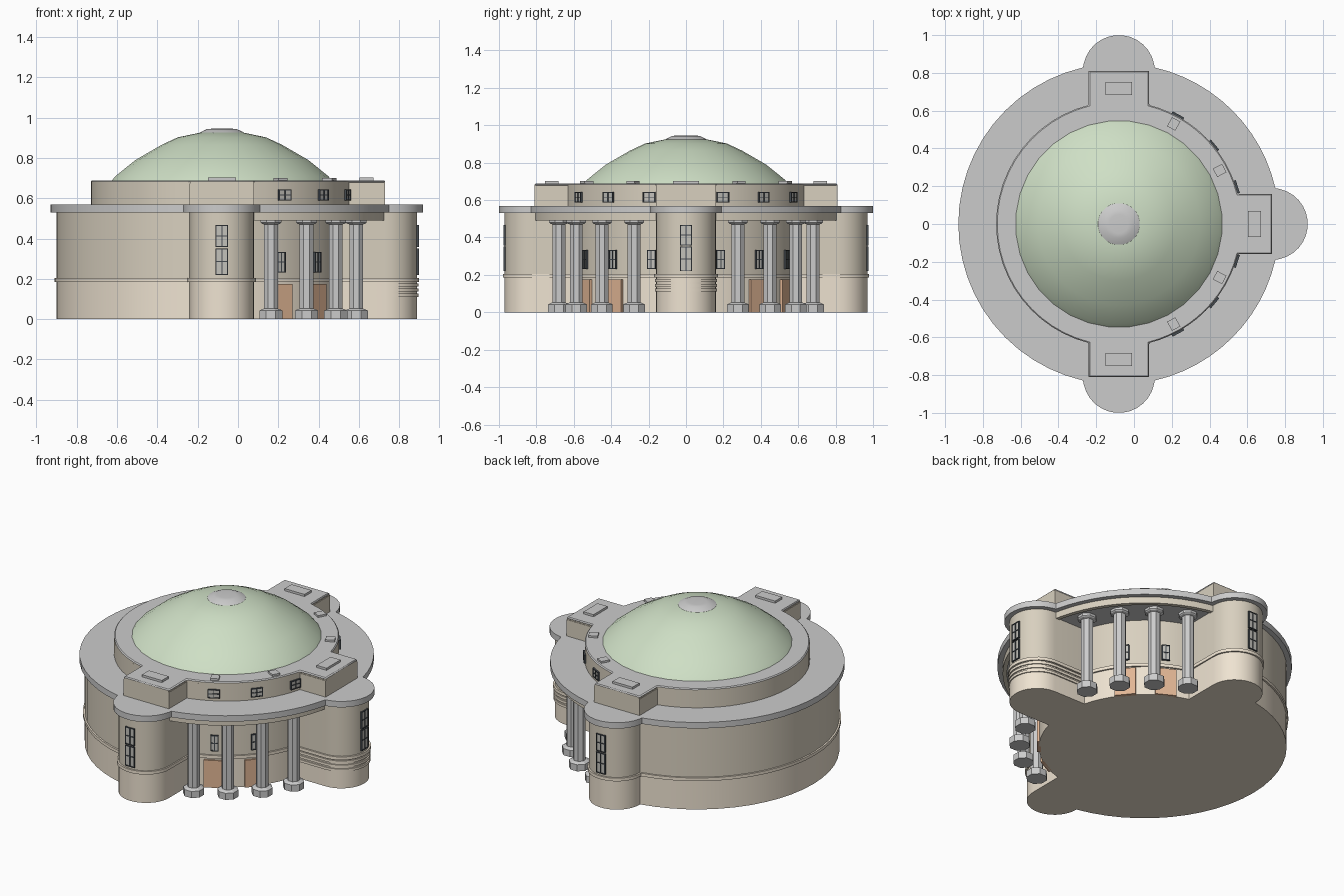
import bpy, bmesh
from math import sin, cos, pi, radians, sqrt, atan2, asin
from mathutils import Matrix, Vector

if "Cube" in bpy.data.objects:
    bpy.data.objects.remove(bpy.data.objects["Cube"])

CX = -0.08                      # centre of the rotunda
TD = 0.81                       # turret distance from that centre
TURRETS = (-90, 0, 90)


def material(name, rgb):
    m = bpy.data.materials.new(name)
    m.diffuse_color = (*rgb, 1)
    m.use_nodes = True
    m.node_tree.nodes["Principled BSDF"].inputs["Base Color"].default_value = m.diffuse_color
    return m


LOWER = material("pale_stone", (0.86, 0.77, 0.64))
UPPER = material("tan_stone", (0.69, 0.63, 0.52))
GREEN = material("dome_green", (0.62, 0.74, 0.56))
DOOR = material("door_wood", (0.76, 0.47, 0.30))
DARK = material("window_frame", (0.06, 0.07, 0.08))
GLASS = material("window_pane", (0.55, 0.54, 0.50))
GREY = material("roof_grey", (0.62, 0.62, 0.62))
SHAFT = material("column_grey", (0.58, 0.58, 0.60))


def finish(bm, name, mat, smooth=True):
    bmesh.ops.recalc_face_normals(bm, faces=bm.faces)
    me = bpy.data.meshes.new(name)
    bm.to_mesh(me)
    bm.free()
    ob = bpy.data.objects.new(name, me)
    bpy.context.collection.objects.link(ob)
    ob.location.x = CX
    me.materials.append(mat)
    if smooth:
        bpy.ops.object.select_all(action='DESELECT')
        ob.select_set(True)
        bpy.context.view_layer.objects.active = ob
        bpy.ops.object.shade_smooth_by_angle(angle=radians(30))
    return ob


def prism(name, pts, z0, z1, mat):
    bm = bmesh.new()
    f = bm.faces.new([bm.verts.new((x, y, z0)) for x, y in pts])
    r = bmesh.ops.extrude_face_region(bm, geom=[f])
    bmesh.ops.translate(bm, vec=(0, 0, z1 - z0),
                        verts=[g for g in r['geom'] if isinstance(g, bmesh.types.BMVert)])
    return finish(bm, name, mat)


def arc(r, a0, a1, n):
    return [(r * cos(a0 + (a1 - a0) * i / n), r * sin(a0 + (a1 - a0) * i / n))
            for i in range(n + 1)]


def lobe(t, start, square=False):
    """Turret outline pointing along +x, with half width t."""
    tip = [(TD, -t), (TD, t)] if square else [
        (TD + x, y) for x, y in arc(t, -pi / 2, pi / 2, 15) if TD + x > start]
    return [(start, -t)] + tip + [(start, t)]


def outline(r_back, r_porch, t, square=False):
    """Round plan with three turrets; the two right quadrants use r_porch."""
    pts = []
    sides = {-90: (r_back, r_porch), 0: (r_porch, r_porch), 90: (r_porch, r_back)}
    for deg in TURRETS:
        ra, rb = sides[deg]
        l = lobe(t, sqrt(max(ra, rb) ** 2 - t * t), square)
        l[0] = (sqrt(ra * ra - t * t), -t)
        l[-1] = (sqrt(rb * rb - t * t), t)
        a = radians(deg)
        pts += [(x * cos(a) - y * sin(a), x * sin(a) + y * cos(a)) for x, y in l]
        g = asin(t / rb)
        span = pi if deg == 90 else pi / 2
        pts += arc(rb, a + g, a + span - g, 24 if deg == 90 else 12)[1:-1]
    return pts


def lathe(name, profile, n, mat, at=(0, 0), smooth=True):
    bm = bmesh.new()
    rings = [[bm.verts.new((at[0] + r * cos(2 * pi * (i + .5) / n),
                            at[1] + r * sin(2 * pi * (i + .5) / n), z))
              for i in range(n)] for r, z in profile]
    for a, b in zip(rings, rings[1:]):
        for i in range(n):
            bm.faces.new((a[i], a[(i + 1) % n], b[(i + 1) % n], b[i]))
    bm.faces.new(rings[0])
    bm.faces.new(rings[-1])
    return finish(bm, name, mat, smooth)


def boxes(name, deg, r, parts, mat):
    """Boxes in a frame at angle deg: (radial, tangent, z) offset and size."""
    bm = bmesh.new()
    frame = Matrix.Rotation(radians(deg), 4, 'Z') @ Matrix.Translation((r, 0, 0))
    for loc, size in parts:
        bmesh.ops.create_cube(bm, size=1, matrix=frame @ Matrix.Translation(loc)
                              @ Matrix.Diagonal((*size, 1)))
    return finish(bm, name, mat, False)


def window(name, deg, r, w, z0, z1, rows):
    h, zc, b = z1 - z0, (z0 + z1) / 2, 0.005
    bars = [((0, s * w / 2, zc), (.018, b, h + b)) for s in (-1, 0, 1)]
    bars += [((0, 0, z0 + h * i / rows), (.018, w, b)) for i in range(rows + 1)]
    boxes(name + "_frame", deg, r, bars, DARK)
    boxes(name + "_pane", deg, r, [((0, 0, zc), (.010, w, h))], GLASS)


# Walls, belt course and roof slab
prism("lower_wall", outline(.82, .61, .16), 0, .19, LOWER)
prism("belt_course", outline(.83, .62, .17), .185, .205, LOWER)
prism("upper_wall", outline(.82, .61, .16), .2, .535, UPPER)
prism("roof_slab", outline(.85, .85, .19), .53, .568, GREY)

# Stacked mouldings on the right turret
for i in range(3):
    z = .11 + .026 * i
    prism("turret_moulding", lobe(.167, .55), z, z + .016, LOWER)

# Attic with square projections, and its cap
prism("attic_wall", outline(.65, .65, .16, True), .56, .672, UPPER)
prism("attic_upper_wall", outline(.65, .65, .157, True), .67, .682, UPPER)
cap = prism("attic_cap", outline(.65, .65, .16, True), .676, .689, GREY)
bev = cap.modifiers.new("soft_edge", 'BEVEL')
bev.width = .006
bev.limit_method = 'ANGLE'
bev.angle_limit = radians(50)

# Dome and crown
lathe("dome", [(.555, .68), (.53, .71), (.43, .79), (.30, .865), (.22, .902), (.11, .925)],
      32, GREEN)
lathe("dome_crown", [(.115, .918), (.11, .926), (.075, .943), (.05, .945)], 24, GREY)

# Porches in the two right quadrants
for side in (-1, 1):
    a0, a1 = side * radians(9), side * radians(81)
    prism("porch_ceiling", arc(.80, a0, a1, 14) + arc(.60, a1, a0, 14), .495, .532, GREY)
    prism("porch_beam", arc(.82, a0, a1, 14) + arc(.795, a1, a0, 14), .49, .532, UPPER)
    for k in range(4):
        a = side * radians(22.6 + 15.9 * k)
        at = (.722 * cos(a), .722 * sin(a))
        lathe("column", [(.062, 0), (.062, .042), (.046, .05), (.037, .052), (.037, .47),
                         (.05, .474), (.056, .48), (.056, .497)], 8, SHAFT, at, False)
    for deg in (17.5, 39.5, 61.5):
        window("porch_window", side * deg, .612, .042, .235, .33, 2)
        window("attic_window", side * deg, .651, .065, .59, .64, 2)
        if deg > 20:
            boxes("porch_door", side * deg, .61, [((0, 0, .087), (.022, .125, .174))], DOOR)
    for deg in (28, 61.3):
        boxes("roof_vent", side * deg, .604, [((0, 0, .692), (.055, .05, .018))], GREY)

# Tall turret windows and roof hatches
for deg in TURRETS:
    window("turret_window_low", deg, .968, .058, .222, .348, 2)
    window("turret_window_high", deg, .968, .058, .36, .465, 2)
    boxes("roof_hatch", deg, .718, [((0, 0, .692), (.07, .14, .022))], GREY)
